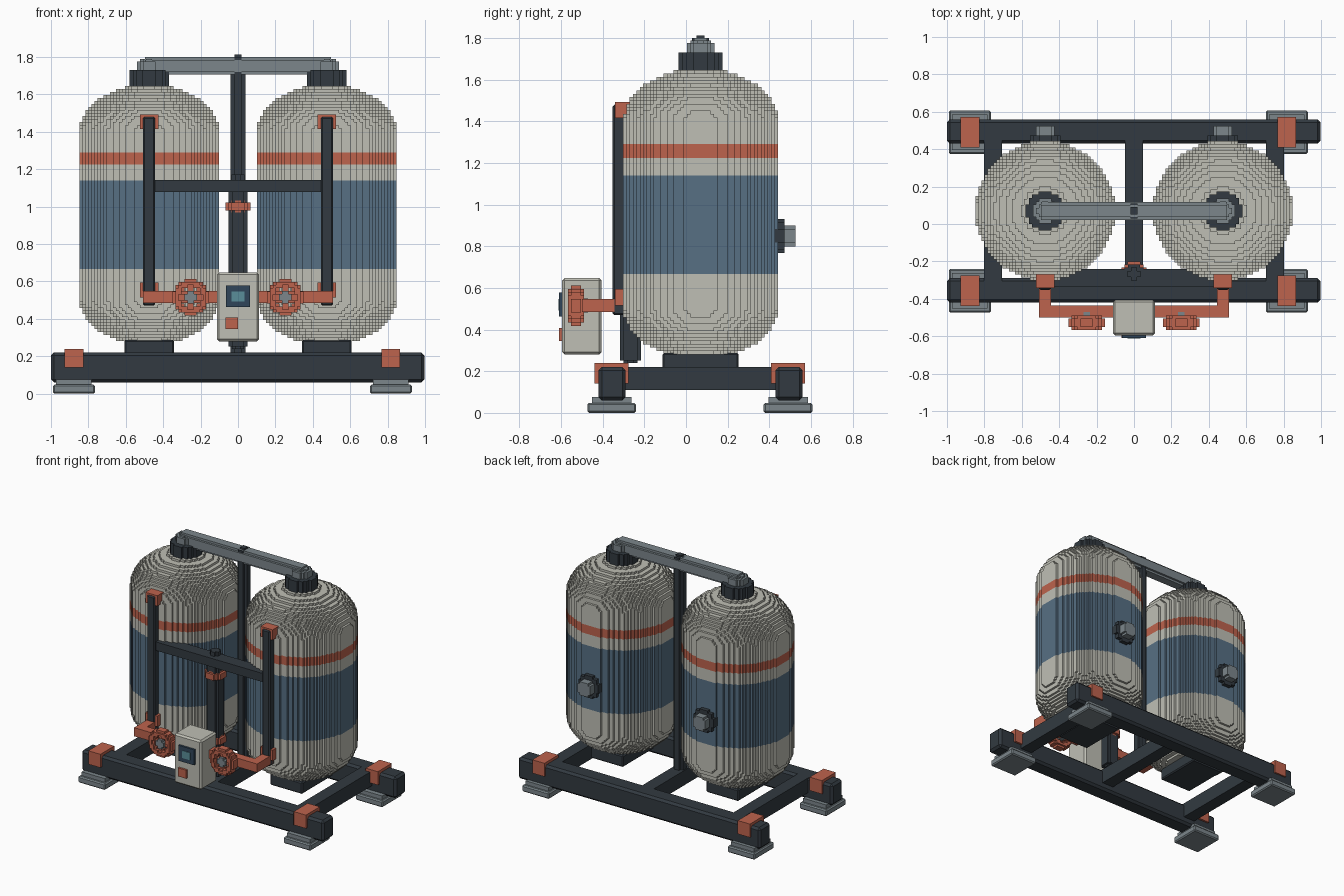
import bpy, bmesh, math
from mathutils import Vector

if "Cube" in bpy.data.objects:
    bpy.data.objects.remove(bpy.data.objects["Cube"])

def material(name, rgb):
    m = bpy.data.materials.new(name)
    m.diffuse_color = (*rgb, 1)
    m.use_nodes = True
    m.node_tree.nodes["Principled BSDF"].inputs["Base Color"].default_value = m.diffuse_color
    return m

CREAM = material("cream", (.52, .52, .46))
DARK = material("charcoal", (.032, .042, .052))
BLUE = material("steel_blue", (.095, .16, .23))
RED = material("terracotta", (.51, .125, .075))
GREY = material("grey", (.2, .24, .26))
NAVY = material("screen_navy", (.03, .06, .1))
TEAL = material("screen_teal", (.1, .27, .32))
S = .0162  # size of one stepped block

def finish(name, bm, mats, loc=(0, 0, 0), rot=(0, 0, 0)):
    me = bpy.data.meshes.new(name)
    bm.to_mesh(me)
    bm.free()
    for m in mats:
        me.materials.append(m)
    ob = bpy.data.objects.new(name, me)
    ob.location, ob.rotation_euler = loc, rot
    bpy.context.collection.objects.link(ob)
    return ob

def box(name, xs, ys, zs, mat, bevel=0.0):
    bm = bmesh.new()
    bmesh.ops.create_cube(bm, size=1)
    for v in bm.verts:
        v.co = Vector([(r[0] + r[1]) / 2 + c * (r[1] - r[0]) for c, r in zip(v.co, (xs, ys, zs))])
    if bevel:
        bmesh.ops.bevel(bm, geom=bm.edges[:], offset=bevel, segments=1, affect='EDGES')
    return finish(name, bm, [mat])

def columns(name, cells, mats, loc=(0, 0, 0), rot=(0, 0, 0), splits=(), order=(0,), s=S):
    """Stepped solid: each grid cell (i, j) is a column from lo to hi; splits change colour up the side."""
    bm = bmesh.new()

    def quad(pts, mi=0):
        bm.faces.new([bm.verts.new(p) for p in pts]).material_index = mi

    def side(a, b, z0, z1):
        cuts = [z0] + [z for z in splits if z0 < z < z1] + [z1]
        for lo, hi in zip(cuts, cuts[1:]):
            if hi - lo > 1e-6:
                mi = order[sum((lo + hi) / 2 > z for z in splits)]
                quad([(*a, lo), (*b, lo), (*b, hi), (*a, hi)], mi)

    for (i, j), (lo, hi) in cells.items():
        x0, x1, y0, y1 = i * s, (i + 1) * s, j * s, (j + 1) * s
        quad([(x0, y0, hi), (x1, y0, hi), (x1, y1, hi), (x0, y1, hi)])
        quad([(x0, y1, lo), (x1, y1, lo), (x1, y0, lo), (x0, y0, lo)])
        for di, dj in ((1, 0), (0, 1), (-1, 0), (0, -1)):
            cx, cy = i + .5 + di / 2, j + .5 + dj / 2
            a = ((cx + dj / 2) * s, (cy - di / 2) * s)
            b = ((cx - dj / 2) * s, (cy + di / 2) * s)
            nb = cells.get((i + di, j + dj))
            if nb is None:
                side(a, b, lo, hi)
            else:
                side(a, b, max(lo, nb[1]), hi)
                side(a, b, lo, min(hi, nb[0]))
    bmesh.ops.remove_doubles(bm, verts=bm.verts[:], dist=1e-5)
    return finish(name, bm, mats, loc, rot)

def disc(n, extent):
    """Cells of a stepped disc of radius n; extent(r) gives lo, hi or None."""
    cells = {}
    for i in range(-n, n):
        for j in range(-n, n):
            r = math.hypot(i + .5, j + .5)
            e = extent(r) if r <= n else None
            if e:
                cells[i, j] = e
    return cells

ROT = {'x': (0, math.pi / 2, 0), 'y': (math.pi / 2, 0, 0), 'z': (0, 0, 0)}

def rod(name, radius, axis, centre, lo, hi, mat, chamfer=0.0):
    n = max(2, round(radius / S))
    if axis == 'y':
        lo, hi = -hi, -lo
    def ext(r):
        c = chamfer if r > n - 1.2 else 0
        return lo + c, hi - c
    return columns(name, disc(n, ext), [mat], centre, ROT[axis], s=radius / n)

# skid frame
box("front_rail", (-1, .997), (-.42, -.29), (.06, .22), DARK, .016)
box("back_rail", (-1, .997), (.43, .56), (.06, .22), DARK, .016)
for nm, x in (("left", -.753), ("centre", 0), ("right", .755)):
    box(nm + "_cross_member", (x - .048, x + .048), (-.35, .5), (.11, .22), DARK)
for nx, x in (("left", -.877), ("right", .817)):
    for ny, y in (("front", -.357), ("back", .49)):
        box(f"{ny}_{nx}_foot", (x - .112, x + .112), (y - .117, y + .117), (0, .048), GREY, .008)
        box(f"{ny}_{nx}_foot_top", (x - .095, x + .095), (y - .095, y + .095), (.04, .076), GREY)
        box(f"{ny}_{nx}_bracket", (x - .05, x + .05), (y - .082, y + .082), (.14, .24), RED)

# tanks with domed ends and colour bands
NT, TY, TX = 23, .07, .475
def tank_extent(r):
    h = .4475 + round(.25 * math.sqrt(max(0, 1 - (r / NT) ** 2)) / S) * S
    return .955 - h, .955 + h
tank_cells = disc(NT, tank_extent)
for nm, sx in (("left", -1), ("right", 1)):
    x = sx * TX
    columns(nm + "_tank", tank_cells, [CREAM, BLUE, RED], (x, TY, 0),
            splits=(.667, 1.14, 1.225, 1.29), order=(0, 1, 0, 2, 0))
    box(nm + "_tank_base", (x - .133, x + .133), (TY - .183, TY + .183), (.2, .288), DARK, .008)
    # neck and outlet on top
    rod(nm + "_tank_neck", .105, 'z', (x, TY, 0), 1.63, 1.73, DARK)
    rod(nm + "_top_elbow", .066, 'z', (x, TY, 0), 1.7, 1.788, GREY, .012)
    # port on the back
    rod(nm + "_port_flange", .082, 'y', (x, 0, .85), .41, .472, DARK)
    rod(nm + "_port_cap", .05, 'y', (x, 0, .85), .46, .525, GREY)
    # riser pipe with end blocks
    box(nm + "_riser_pipe", (x - .032, x + .032), (-.352, -.285), (.47, 1.48), DARK, .008)
    box(nm + "_riser_top_block", (x - .05, x + .05), (-.342, -.245), (1.415, 1.492), RED)
    box(nm + "_riser_bottom_block", (x - .05, x + .05), (-.342, -.25), (.515, .595), RED)
    # feed pipe to the control box
    box(nm + "_feed_stub", (x - .032, x + .032), (-.5, -.3), (.484, .548), RED)
    inner, outer = sorted((sx * .1, sx * .505))
    box(nm + "_feed_pipe", (inner, outer), (-.5, -.436), (.484, .548), RED)

    # handwheel: stepped ring, spokes and hub
    wx, N = sx * .253, 6
    def ring(r):
        if r < 3.1:
            return None
        half = .038 if 3.6 < r < 5.2 else .024
        return .528 - half, .528 + half
    columns(nm + "_handwheel_rim", disc(N, ring), [RED], (wx, 0, .515), ROT['y'])
    box(nm + "_handwheel_spoke_flat", (wx - .07, wx + .07), (-.545, -.515), (.499, .531), RED)
    box(nm + "_handwheel_spoke_upright", (wx - .016, wx + .016), (-.545, -.515), (.445, .585), RED)
    rod(nm + "_handwheel_hub", .034, 'y', (wx, 0, .515), -.562, -.47, GREY)

# top header pipe between the tanks
rod("header_pipe", .048, 'x', (0, TY, 1.753), -.51, .51, GREY, .012)

# posts and cross bar
rod("back_post", .04, 'z', (0, TY, 0), .2, 1.813, DARK, .012)
rod("front_post", .05, 'z', (0, -.267, 0), .24, 1.145, DARK, .012)
rod("front_post_tip", .034, 'z', (0, -.267, 0), 1.1, 1.172, DARK)
rod("front_post_collar", .067, 'z', (0, -.267, 0), .968, 1.032, RED, .01)
rod("front_post_lower_collar", .067, 'z', (0, -.267, 0), .485, .55, RED, .01)
box("cross_bar", (-.46, .46), (-.335, -.24), (1.077, 1.141), DARK)

# control box
box("control_box", (-.113, .113), (-.595, -.406), (.28, .648), CREAM, .012)
box("control_screen_frame", (-.065, .065), (-.61, -.585), (.462, .577), NAVY)
box("control_screen", (-.034, .034), (-.613, -.6), (.492, .547), TEAL)
box("control_button", (-.068, 0), (-.61, -.585), (.345, .408), RED)
